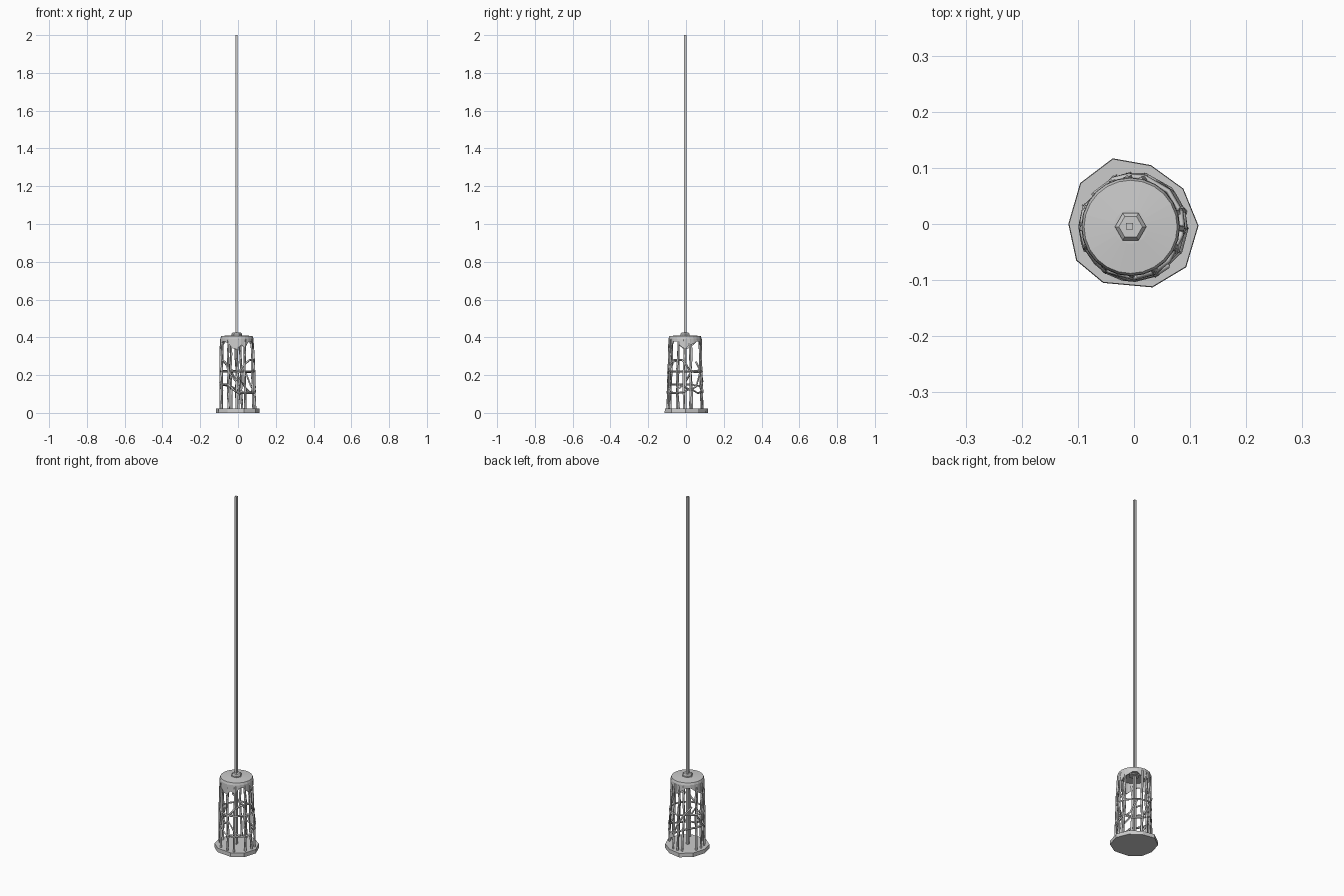
import bpy, bmesh, random
from math import sin, cos, radians, pi

if "Cube" in bpy.data.objects:
    bpy.data.objects.remove(bpy.data.objects["Cube"])

random.seed(4)
CX, CY = -0.006, -0.005      # centre of the upper parts


def mesh_object(name, verts, faces):
    me = bpy.data.meshes.new(name)
    me.from_pydata(verts, [], faces)
    bm = bmesh.new()
    bm.from_mesh(me)
    bmesh.ops.recalc_face_normals(bm, faces=bm.faces)
    bm.to_mesh(me)
    bm.free()
    ob = bpy.data.objects.new(name, me)
    bpy.context.collection.objects.link(ob)
    return ob


def loft(name, rings):
    """Closed stack of equal-sided polygons."""
    n = len(rings[0])
    verts = [p for r in rings for p in r]
    faces = [list(range(n)), list(range((len(rings) - 1) * n, len(rings) * n))]
    for k in range(len(rings) - 1):
        for i in range(n):
            j = (i + 1) % n
            faces.append([k * n + i, k * n + j, k * n + n + j, k * n + n + i])
    return mesh_object(name, verts, faces)


def ngon(n, r, z, turn=0.0, c=(CX, CY)):
    return [(c[0] + r * cos(2 * pi * i / n + turn),
             c[1] + r * sin(2 * pi * i / n + turn), z) for i in range(n)]


def wires(name, paths, radius):
    """Square-section bent wires."""
    cu = bpy.data.curves.new(name, 'CURVE')
    cu.dimensions = '3D'
    cu.bevel_depth = radius
    cu.bevel_resolution = 0
    cu.use_fill_caps = True
    for pts, closed in paths:
        sp = cu.splines.new('POLY')
        sp.points.add(len(pts) - 1)
        for p, co in zip(sp.points, pts):
            p.co = (*co, 1)
        sp.use_cyclic_u = closed
    ob = bpy.data.objects.new(name, cu)
    bpy.context.collection.objects.link(ob)
    bpy.ops.object.select_all(action='DESELECT')
    ob.select_set(True)
    bpy.context.view_layer.objects.active = ob
    bpy.ops.object.convert(target='MESH')


def cage(angle, z, dr=0.0):
    """Point on the tapering cage wall."""
    r = 0.094 - 0.026 * z + dr
    a = radians(angle)
    return (CX * z / 0.4 + r * cos(a), CY + r * sin(a), z)


# Irregular ten-sided base plate
outline = [(.03, .105), (.088, .063), (.115, -.003), (.093, -.077), (.033, -.113),
           (-.055, -.105), (-.103, -.065), (-.117, 0), (-.096, .073), (-.038, .117)]
loft("base_plate", [[(x, y, 0) for x, y in outline],
                    [(x * .99, y * .99, .022) for x, y in outline]])

# Pole and hexagonal collar
loft("pole", [ngon(4, .0085, z, pi / 4, (-.008, -.004)) for z in (.02, 2.0)])
loft("collar", [ngon(6, .028, .400), ngon(6, .028, .418), ngon(6, .021, .426)])

# Cap: shallow top with a dripping skirt, open below
N = 24
drips = {0: .338, 1: .36, 2: .365, 5: .355, 6: .345, 7: .36, 10: .36, 11: .345,
         12: .332, 13: .35, 16: .365, 17: .342, 18: .338, 19: .36, 20: .345, 23: .352}
rings = [ngon(N, .03, .411), ngon(N, .083, .407), ngon(N, .087, .395), ngon(N, .088, .37)]
rings[3] = [(x, y, drips.get(i, .378)) for i, (x, y, z) in enumerate(rings[3])]
verts = [p for r in rings for p in r]
faces = [list(range(N))]
for k in range(3):
    for i in range(N):
        j = (i + 1) % N
        faces.append([k * N + i, k * N + j, k * N + N + j, k * N + N + i])
cap = mesh_object("dripping_cap", verts, faces)
sol = cap.modifiers.new("thickness", 'SOLIDIFY')
sol.thickness = 0.006
sol.offset = -1

# Slightly crooked upright bars
bars = [-27, -3, 17, 76, 95, 112, 158, 180, 204, 238, 272, 297]
paths = []
for a in bars:
    pts = [cage(a + random.uniform(-3, 3), z, random.uniform(-.002, .002))
           for z in (.02, .12, .22, .31, .39)]
    paths.append((pts, False))
wires("upright_bars", paths, .0062)

# Wandering hoops and diagonal ties
upper = [(-27, .22), (-3, .22), (17, .22), (45, .215), (76, .22), (95, .22), (112, .225),
         (158, .22), (180, .22), (204, .22), (238, .22), (272, .22), (297, .22)]
lower = [(-27, .105), (-3, .11), (17, .13), (45, .105), (76, .11), (112, .14), (158, .15),
         (180, .15), (204, .15), (238, .15), (258, .12), (272, .105), (297, .105)]
ties = [[(262, .17), (275, .19), (297, .13), (312, .11)],
        [(272, .21), (297, .26), (318, .28), (350, .28), (362, .26), (377, .22)],
        [(-3, .14), (17, .12), (40, .14), (60, .21)],
        [(76, .11), (95, .17), (112, .22), (140, .27)],
        [(158, .22), (180, .16), (200, .13)],
        [(204, .28), (225, .27), (238, .22), (262, .17)]]
hoops = [([cage(*p, .002) for p in h], True) for h in (upper, lower)]
hoops += [([cage(*p, .002) for p in t], False) for t in ties]
wires("hoops_and_ties", hoops, .0052)
